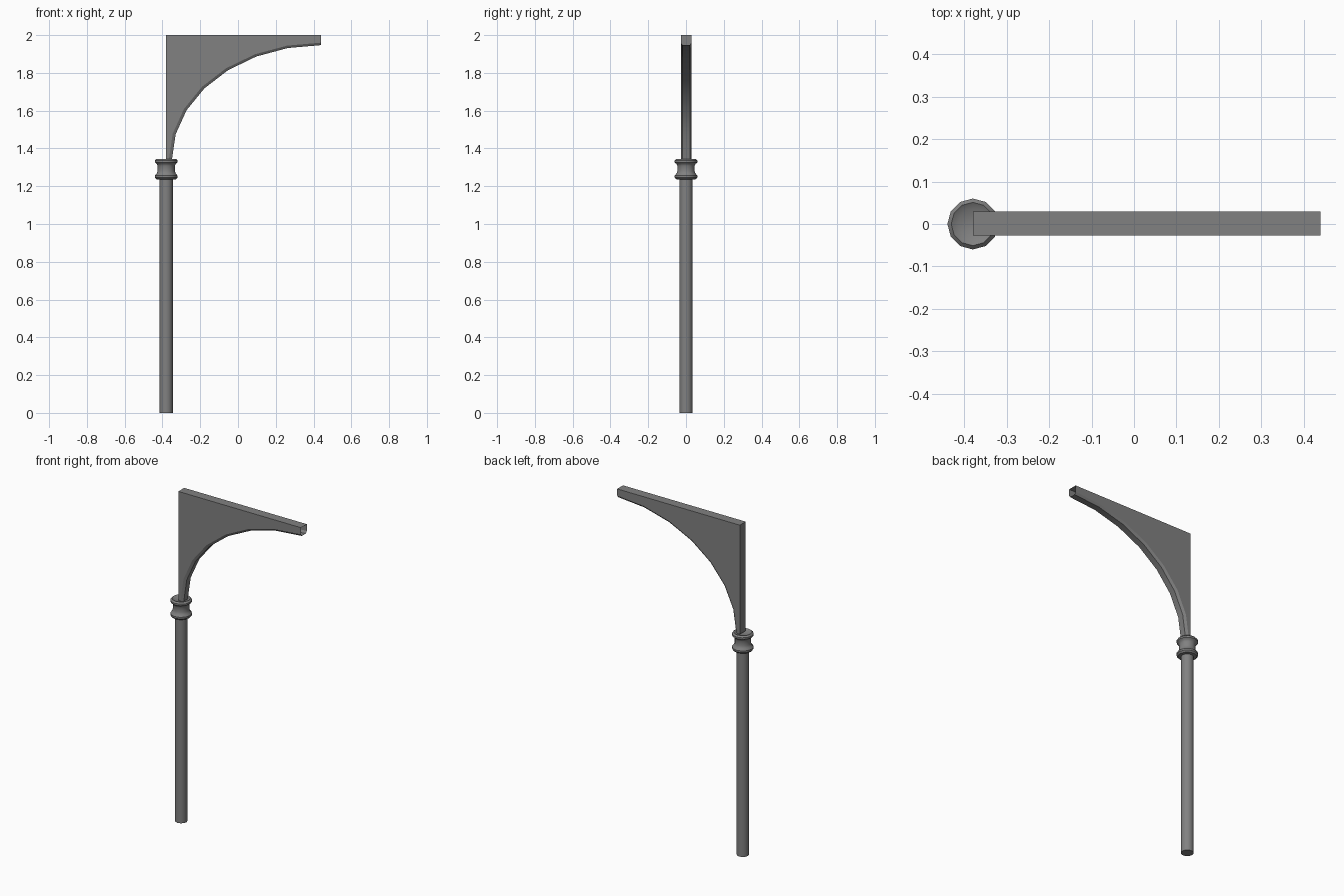
import bpy, bmesh, math

cube = bpy.data.objects.get("Cube")
if cube:
    bpy.data.objects.remove(cube, do_unlink=True)

# One iron-grey paint for every part
paint = bpy.data.materials.new("iron_grey")
paint.use_nodes = True
GREY = (0.22, 0.22, 0.22, 1)
paint.diffuse_color = GREY
paint.node_tree.nodes["Principled BSDF"].inputs["Base Color"].default_value = GREY

POST_X = -0.38
SIDES = 12


def finish(name, bm, angle):
    bmesh.ops.recalc_face_normals(bm, faces=bm.faces)
    mesh = bpy.data.meshes.new(name)
    bm.to_mesh(mesh)
    bm.free()
    mesh.materials.append(paint)
    obj = bpy.data.objects.new(name, mesh)
    bpy.context.collection.objects.link(obj)
    bpy.ops.object.select_all(action="DESELECT")
    obj.select_set(True)
    bpy.context.view_layer.objects.active = obj
    bpy.ops.object.shade_smooth_by_angle(angle=math.radians(angle))
    return obj


def lathe(name, profile):
    """Turn (radius, height) points around the post axis and cap both ends."""
    bm = bmesh.new()
    rings = []
    for r, z in profile:
        rings.append([bm.verts.new((POST_X + r * math.cos(math.tau * i / SIDES),
                                    r * math.sin(math.tau * i / SIDES), z))
                      for i in range(SIDES)])
    for low, high in zip(rings, rings[1:]):
        for i in range(SIDES):
            j = (i + 1) % SIDES
            bm.faces.new((low[i], low[j], high[j], high[i]))
    bm.faces.new(rings[0][::-1])
    bm.faces.new(rings[-1])
    return finish(name, bm, 35)


# Post and its two-ringed collar
lathe("post", [(0.035, 0), (0.035, 1.30)])
lathe("collar", [(0.035, 1.235), (0.052, 1.237), (0.06, 1.246), (0.06, 1.256),
                 (0.05, 1.268), (0.046, 1.28), (0.046, 1.308), (0.05, 1.318),
                 (0.06, 1.326), (0.06, 1.336), (0.051, 1.345), (0.035, 1.335)])

# Arched bracket: hollow spandrel with a chamfered underside and an open tip
TIP_X, FOOT_Z, TOP_Z = 0.44, 1.34, 2.0
STEPS = 7


def arc(bm, rx, rz, y):
    points = []
    for i in range(STEPS + 1):
        a = math.pi / 2 * i / STEPS
        points.append(bm.verts.new((TIP_X - rx * math.cos(a), y, FOOT_Z + rz * math.sin(a))))
    return points


bm = bmesh.new()
sides = []
for y, inner_y in ((-0.027, -0.018), (0.029, 0.02)):
    edge = arc(bm, 0.806, 0.62, y)
    soffit = arc(bm, 0.79, 0.607, inner_y)
    foot = bm.verts.new((POST_X, y, FOOT_Z))
    corner = bm.verts.new((POST_X, y, TOP_Z))
    tip = bm.verts.new((TIP_X, y, TOP_Z))
    bm.faces.new([foot] + edge + [tip, corner])
    for i in range(STEPS):
        bm.faces.new((edge[i], edge[i + 1], soffit[i + 1], soffit[i]))
    sides.append((soffit, foot, corner, tip))

(front, foot_f, corner_f, tip_f), (back, foot_b, corner_b, tip_b) = sides
for i in range(STEPS):
    bm.faces.new((front[i], front[i + 1], back[i + 1], back[i]))
bm.faces.new((foot_f, corner_f, corner_b, foot_b))
bm.faces.new((corner_f, tip_f, tip_b, corner_b))
finish("arched_bracket", bm, 20)
